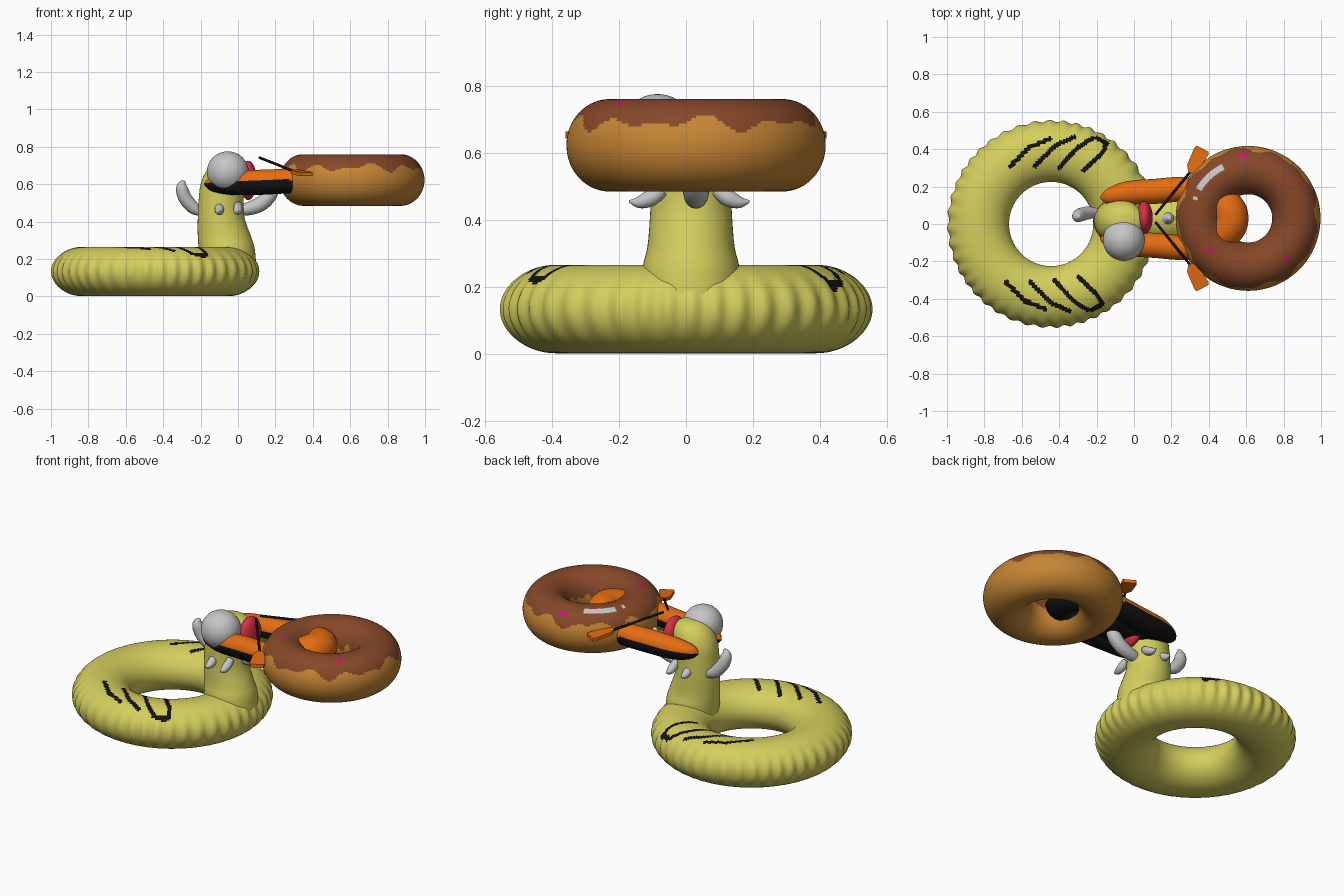
import bpy, bmesh, math
from mathutils import Vector

if "Cube" in bpy.data.objects:
    bpy.data.objects.remove(bpy.data.objects["Cube"])

def material(name, rgb):
    m = bpy.data.materials.new(name)
    m.diffuse_color = (*rgb, 1)
    m.use_nodes = True
    m.node_tree.nodes["Principled BSDF"].inputs["Base Color"].default_value = m.diffuse_color
    return m

YELLOW = material("yellow vinyl", (0.66, 0.62, 0.11))
BLACK = material("black", (0.006, 0.006, 0.006))
CHOC = material("chocolate", (0.24, 0.065, 0.022))
DOUGH = material("dough", (0.56, 0.235, 0.035))
ORANGE = material("orange", (0.78, 0.15, 0.006))
GREY = material("light grey", (0.56, 0.56, 0.56))
RED = material("red", (0.68, 0.03, 0.06))
PINK = material("pink", (0.75, 0.0, 0.25))

def loft(name, rings, mats, rule=None, loop=False):
    """Skin a list of closed rings; rule(face) gives the material index."""
    bm = bmesh.new()
    vs = [[bm.verts.new(p) for p in r] for r in rings]
    n, m = len(vs), len(vs[0])
    for i in range(n if loop else n - 1):
        a, b = vs[i], vs[(i + 1) % n]
        for j in range(m):
            k = (j + 1) % m
            bm.faces.new((a[j], a[k], b[k], b[j]))
    if not loop:
        bm.faces.new(vs[0])
        bm.faces.new(vs[-1])
    bmesh.ops.recalc_face_normals(bm, faces=bm.faces)
    for f in bm.faces:
        f.smooth = True
        if rule:
            f.material_index = rule(f)
    me = bpy.data.meshes.new(name)
    bm.to_mesh(me)
    bm.free()
    for mat in mats:
        me.materials.append(mat)
    ob = bpy.data.objects.new(name, me)
    bpy.context.collection.objects.link(ob)
    return ob

def smooth_path(pts, steps=6):
    """Catmull-Rom through tuples of any length."""
    out = []
    for i in range(len(pts) - 1):
        p = [pts[max(i - 1, 0)], pts[i], pts[i + 1], pts[min(i + 2, len(pts) - 1)]]
        for s in range(steps):
            t = s / steps
            out.append(tuple(0.5 * (2 * b + (c - a) * t + (2 * a - 5 * b + 4 * c - d) * t * t
                             + (3 * b - a - 3 * c + d) * t ** 3) for a, b, c, d in zip(*p)))
    return out + [pts[-1]]

def sweep(name, pts, mats, sides=16, rule=None, up=(0, 0, 1), steps=6):
    """Round tube along (x, y, z, radius) points."""
    path = smooth_path(pts, steps)
    rings = []
    for i, p in enumerate(path):
        t = (Vector(path[min(i + 1, len(path) - 1)][:3]) - Vector(path[max(i - 1, 0)][:3])).normalized()
        s = t.cross(Vector(up)).normalized()
        u = s.cross(t)
        r = max(p[3], 0.002)
        rings.append([Vector(p[:3]) + (s * math.cos(a) + u * math.sin(a)) * r
                      for a in (2 * math.pi * j / sides for j in range(sides))])
    return loft(name, rings, mats, rule)

def torus(name, c, R, rx, rz, n, m, mats, rule, wrinkle=0):
    rings = []
    for i in range(n):
        a = 2 * math.pi * i / n
        ring = []
        for j in range(m):
            b = 2 * math.pi * j / m
            w = wrinkle * math.sin(44 * a + math.sin(5 * a)) * max(0, math.cos(b)) ** 4
            r = R + rx * math.cos(b) + w
            ring.append((c[0] + r * math.cos(a), c[1] + r * math.sin(a), c[2] + rz * math.sin(b)))
        rings.append(ring)
    return loft(name, rings, mats, rule, loop=True)

def ellipsoid(name, c, s, mat):
    rings = []
    for i in range(25):
        a = math.pi * (0.01 + 0.98 * i / 24)
        rings.append([(c[0] + s[0] * math.sin(a) * math.cos(b), c[1] + s[1] * math.sin(a) * math.sin(b),
                       c[2] - s[2] * math.cos(a)) for b in (2 * math.pi * j / 40 for j in range(40))])
    return loft(name, rings, [mat])

# swim ring with hooked black stripes on both sides
STRIPES = [((-.66, .31), (-.56, .41), (-.45, .455)), ((-.53, .31), (-.42, .42), (-.32, .465)),
           ((-.40, .30), (-.30, .41), (-.22, .46)), ((-.27, .285), (-.17, .38), (-.145, .43), (-.20, .46))]

def seg_dist(p, a, b):
    p, a, b = Vector(p), Vector(a), Vector(b)
    d = b - a
    t = max(0, min(1, (p - a).dot(d) / d.length_squared))
    return (p - a - d * t).length

def ring_rule(f):
    q = f.calc_center_median()
    if q.z < 0.15 or abs(q.y) < 0.25:
        return 0
    p = (q.x if q.y > 0 else q.x + 0.025, abs(q.y))
    return int(any(seg_dist(p, s[i], s[i + 1]) < 0.012 for s in STRIPES for i in range(len(s) - 1)))

torus("swim_ring", (-.443, 0, .133), .388, .163, .132, 400, 96, [YELLOW, BLACK], ring_rule, .006)

# neck and head: (z, x min, x max, y half width)
NECK = [(.12, -.20, .10, .15), (.25, -.21, .09, .145), (.32, -.215, .07, .13), (.42, -.215, .035, .122),
        (.52, -.21, .03, .118), (.60, -.20, .05, .118), (.66, -.175, .055, .105), (.70, -.14, .04, .08),
        (.72, -.10, .00, .045), (.725, -.06, -.04, .01)]
loft("neck_and_head", [[((a + b) / 2 + (b - a) / 2 * math.cos(t), .015 + w * math.sin(t), z)
     for t in (2 * math.pi * j / 48 for j in range(48))] for z, a, b, w in smooth_path(NECK, 5)], [YELLOW])

# head details
ellipsoid("round_ball", (-.055, -.085, .665), (.112, .112, .11), GREY)
ellipsoid("red_mouth", (.055, .035, .62), (.045, .088, .105), RED)

# grey horns around the neck
sweep("back_horn", [(-.19, .06, .45, .022), (-.24, .06, .475, .034), (-.285, .05, .53, .036),
      (-.30, .04, .585, .03), (-.29, .04, .62, .008)], [GREY], up=(0, 1, 0))
sweep("front_horn", [(-.01, .03, .46, .025), (.06, .03, .47, .036), (.13, .03, .50, .04),
      (.18, .03, .56, .036), (.19, .03, .62, .01)], [GREY], up=(0, 1, 0))
for side in (-1, 1):
    for x, label in ((-.10, "rear"), (.0, "fore")):
        sweep(f"side_horn_{label}_{'right' if side < 0 else 'left'}",
              [(x, .01 + side * .08, .49, .02), (x, .01 + side * .115, .465, .025),
               (x, .01 + side * .15, .452, .018), (x, .01 + side * .18, .455, .003)], [GREY])

# inflatable dinghy: one bent tube, black below the water line
half = [(-.18, .11, .60, .006), (-.14, .115, .602, .04), (-.04, .135, .605, .062), (.12, .145, .61, .067),
        (.27, .155, .618, .067), (.40, .12, .635, .08), (.49, .06, .65, .095)]
tube = [(x, .03 + y, z, r) for x, y, z, r in half]
tube += [(.515, .03, .655, .097)] + [(x, .03 - y, z, r) for x, y, z, r in reversed(half)]
sweep("dinghy_tube", tube, [ORANGE, BLACK], sides=40, steps=8,
      rule=lambda f: int(f.calc_center_median().z < .612 + .04 * f.calc_center_median().x))
FLOOR = [(-.06, .10), (.27, .13), (.42, .09), (.5, .03)]
outline = [(x, .03 + y) for x, y in FLOOR] + [(x, .03 - y) for x, y in reversed(FLOOR)]
loft("dinghy_floor", [[(x, y, z) for x, y in outline] for z in (.553, .575)], [YELLOW, BLACK],
     lambda f: 0 if f.normal.z > .5 else 1)

# oars: black shaft and flat orange blade
for side in (-1, 1):
    name = "right" if side < 0 else "left"
    sweep("oar_shaft_" + name, [(.115, .03 + side * .02, .742, .007),
          (.31, .03 + side * .26, .665, .007)], [BLACK], sides=10, steps=2)
    d = Vector((.45, side * .85, -.1)).normalized()
    w = Vector((.85, -side * .45, 0)).normalized()
    base = Vector((.30, .03 + side * .245, .668))
    rings = []
    for t, h in ((0, .012), (.03, .034), (.13, .042), (.145, .036)):
        p = base + d * t
        rings.append([p + w * h * a + Vector((0, 0, b * .01)) for a, b in ((-1, -1), (1, -1), (1, 1), (-1, 1))])
    ob = loft("oar_blade_" + name, rings, [ORANGE])
    for f in ob.data.polygons:
        f.use_smooth = False

# doughnut ring: dough, dripping glaze, pink sprinkles and a painted shine
DC = (.61, .03, .622)
SPRINKLES = [((.56, .365), (.60, .365)), ((.385, -.13), (.42, -.15)), ((.81, -.18), (.825, -.20))]

def donut_rule(f):
    q = f.calc_center_median()
    dx, dy = q.x - DC[0], q.y - DC[1]
    a, r = math.degrees(math.atan2(dy, dx)) % 360, math.hypot(dx, dy)
    t = math.radians(a)
    drip = .688 + .013 * math.sin(9 * t + 1.2) + .011 * math.sin(14 * t) + .006 * math.sin(5 * t + 2)
    if r < .25:
        drip -= .05
    if q.z < drip:
        return 0
    if any(seg_dist((q.x, q.y), *s) < .007 for s in SPRINKLES):
        return 2
    if q.z > .7 and ((116 < a < 150 and abs(r - .305) < .016) or (157 < a < 161 and abs(r - .30) < .012)):
        return 3
    return 1

torus("doughnut_ring", DC, .258, .129, .138, 320, 90, [DOUGH, CHOC, PINK, GREY], donut_rule)
